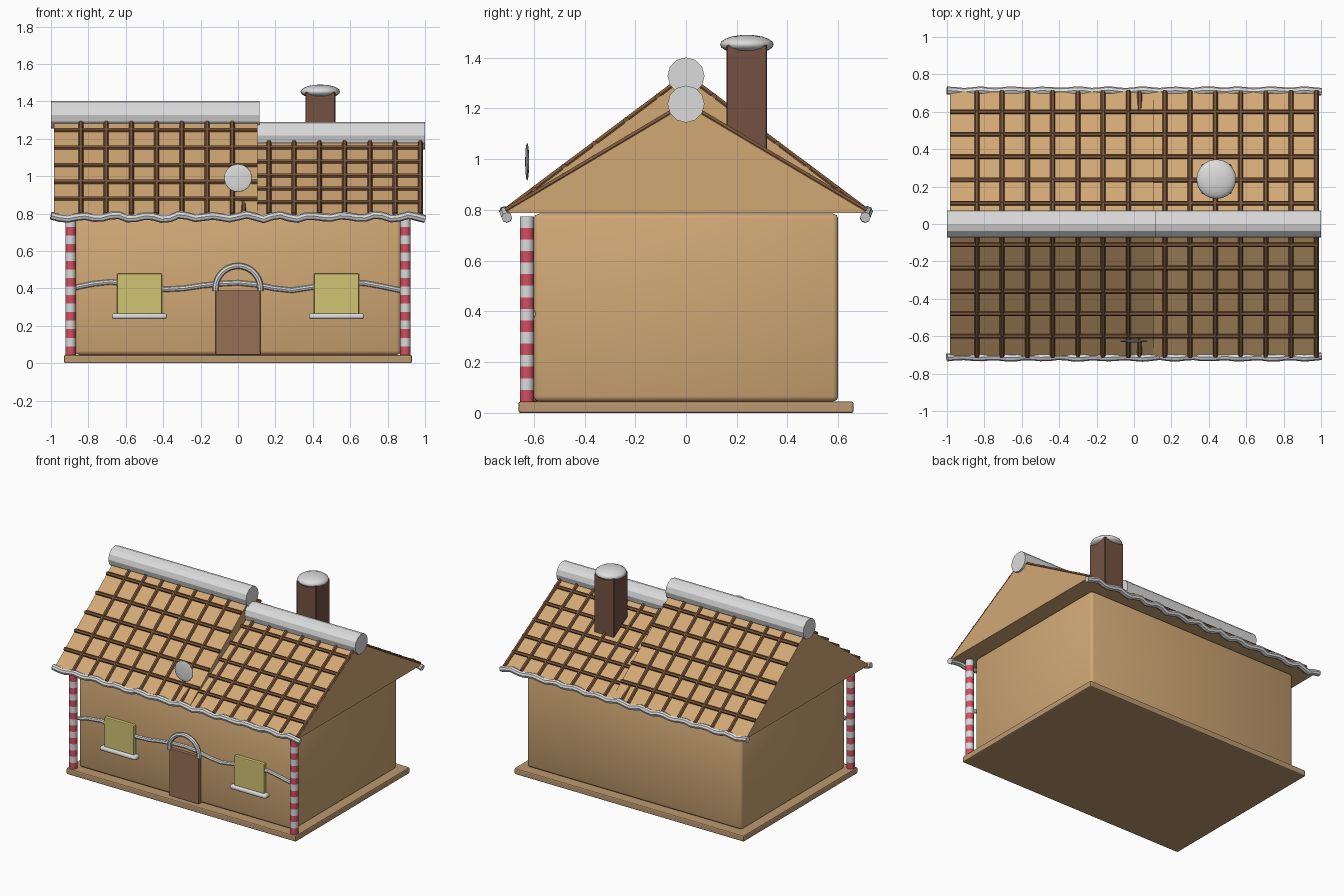
import bpy, math, random
from mathutils import Vector

random.seed(4)
cube = bpy.data.objects.get("Cube")
if cube:
    bpy.data.objects.remove(cube, do_unlink=True)


def mat(name, r, g, b):
    # sRGB percentages converted to linear
    col = tuple(((c / 100 + 0.055) / 1.055) ** 2.4 for c in (r, g, b)) + (1,)
    m = bpy.data.materials.new(name)
    m.use_nodes = True
    m.diffuse_color = col
    m.node_tree.nodes["Principled BSDF"].inputs["Base Color"].default_value = col
    return m


GINGER = mat("gingerbread", 82, 66, 46)
BASE = mat("base_biscuit", 74, 60, 44)
SNOW = mat("icing_white", 86, 86, 86)
RED = mat("candy_red", 82, 31, 38)
BEAM = mat("chocolate_strip", 49, 34, 23)
DOOR = mat("door_brown", 59, 44, 33)
BRICK = mat("chimney_brown", 46, 32, 26)
GLASS = mat("window_yellow", 82, 77, 45)


def finish(ob, name, *mats):
    ob.name = name
    for m in mats:
        ob.data.materials.append(m)
    return ob


def smooth(ob, angle=40):
    bpy.ops.object.select_all(action='DESELECT')
    ob.select_set(True)
    bpy.context.view_layer.objects.active = ob
    bpy.ops.object.shade_smooth_by_angle(angle=math.radians(angle))


def box(name, lo, hi, m, bevel=0.0, segs=2):
    lo, hi = Vector(lo), Vector(hi)
    bpy.ops.mesh.primitive_cube_add(size=1, location=(lo + hi) / 2)
    ob = finish(bpy.context.object, name, m)
    ob.scale = hi - lo
    bpy.ops.object.transform_apply(location=False, rotation=False, scale=True)
    if bevel:
        b = ob.modifiers.new("round", 'BEVEL')
        b.width, b.segments = bevel, segs
        bpy.ops.object.modifier_apply(modifier="round")
    return ob


def tubes(name, paths, radius, m, res=1, angle=None):
    # one object holding a round tube along every path
    cu = bpy.data.curves.new(name, 'CURVE')
    cu.dimensions = '3D'
    cu.bevel_depth, cu.bevel_resolution, cu.use_fill_caps = radius, res, True
    for path in paths:
        sp = cu.splines.new('POLY')
        sp.points.add(len(path) - 1)
        for p, co in zip(sp.points, path):
            p.co = (*co, 1)
    ob = bpy.data.objects.new(name, cu)
    bpy.context.collection.objects.link(ob)
    bpy.ops.object.select_all(action='DESELECT')
    ob.select_set(True)
    bpy.context.view_layer.objects.active = ob
    bpy.ops.object.convert(target='MESH')
    ob = bpy.context.object
    ob.data.materials.clear()
    finish(ob, name, m)
    if angle:
        smooth(ob, angle)
    else:
        for f in ob.data.polygons:
            f.use_smooth = False
    return ob


# Base and walls
box("base_board", (-0.93, -0.66, 0), (0.93, 0.66, 0.045), BASE, 0.008)
walls = box("walls", (-0.87, -0.6, 0.045), (0.87, 0.6, 0.785), GINGER, 0.02)
for f in walls.data.polygons:
    f.use_smooth = True

# Two roof sections of different height, each with lattice and icing ridge
EAVE_Y, EAVE_Z = 0.715, 0.788


def roof(side, x0, x1, apex, ridge0, ridge1, strip_x):
    prof = [(-EAVE_Y, EAVE_Z), (EAVE_Y, EAVE_Z), (0, apex)]
    verts = [(x, y, z) for x in (x0, x1) for y, z in prof]
    me = bpy.data.meshes.new(side + "_roof")
    me.from_pydata(verts, [], [(0, 2, 1), (3, 4, 5), (0, 1, 4, 3), (1, 2, 5, 4), (2, 0, 3, 5)])
    ob = bpy.data.objects.new(side + "_roof", me)
    bpy.context.collection.objects.link(ob)
    finish(ob, side + "_roof", GINGER)

    def on_roof(x, y):
        return (x, y, apex - (apex - EAVE_Z) * abs(y) / EAVE_Y + 0.006)

    paths = []
    for s in (-1, 1):
        paths += [[on_roof(x, s * 0.71), on_roof(x, s * 0.03)] for x in strip_x]
        paths += [[on_roof(x0, s * y), on_roof(x1, s * y)]
                  for y in (0.11, 0.235, 0.36, 0.48, 0.6)]
    tubes(side + "_roof_lattice", paths, 0.013, BEAM)

    # Icing cylinder on the ridge
    bpy.ops.mesh.primitive_cylinder_add(
        vertices=12, radius=0.073, depth=ridge1 - ridge0,
        location=((ridge0 + ridge1) / 2, 0, apex + 0.005), rotation=(0, math.pi / 2, 0))
    finish(bpy.context.object, side + "_ridge_icing", SNOW)


PITCH = 0.135
roof("tall", -0.985, 0.105, 1.323, -1, 0.115, [-0.84 + PITCH * i for i in range(7)])
roof("low", 0.0, 0.985, 1.212, 0.1, 1, [0.03 + PITCH * i for i in range(8)])

# Wavy icing along the eaves
for name, s in (("front", -1), ("back", 1)):
    path = []
    for i in range(45):
        x = -1 + 2 * i / 44
        wave = math.sin(x * 36) * 0.009 + random.uniform(-0.004, 0.004)
        path.append((x, s * (0.711 + wave * 0.4), 0.782 + wave))
    tubes(name + "_eave_icing", [path], 0.021, SNOW, 2, 40)

# Chimney with snow cap
box("chimney", (0.36, 0.16, 0.95), (0.52, 0.32, 1.45), BRICK, 0.004, 1)
bpy.ops.mesh.primitive_uv_sphere_add(segments=20, ring_count=10, radius=1, location=(0.44, 0.24, 1.452))
cap = finish(bpy.context.object, "chimney_snow_cap", SNOW)
cap.scale = (0.106, 0.106, 0.038)
for v in cap.data.vertices:
    v.co.z = max(v.co.z, -0.75)
smooth(cap, 50)

# Striped candy posts at the front corners
BANDS, SIDES, LOW, HIGH = 16, 12, 0.045, 0.775
for name, s in (("left", 1), ("right", -1)):
    verts = [(s * 0.895 + 0.028 * math.cos(a * math.tau / SIDES),
              -0.627 + 0.028 * math.sin(a * math.tau / SIDES),
              LOW + (HIGH - LOW) * k / BANDS)
             for k in range(BANDS + 1) for a in range(SIDES)]
    faces = [(k * SIDES + a, k * SIDES + (a + 1) % SIDES,
              (k + 1) * SIDES + (a + 1) % SIDES, (k + 1) * SIDES + a)
             for k in range(BANDS) for a in range(SIDES)]
    faces += [tuple(reversed(range(SIDES))), tuple(range(BANDS * SIDES, (BANDS + 1) * SIDES))]
    me = bpy.data.meshes.new("post")
    me.from_pydata(verts, [], faces)
    post = bpy.data.objects.new("post", me)
    bpy.context.collection.objects.link(post)
    finish(post, name + "_candy_post", RED, SNOW)
    for f in me.polygons:
        f.material_index = int((f.center.z - LOW) / (HIGH - LOW) * BANDS * 0.9999) % 2
    smooth(post, 40)

# Windows with icing sills
for name, s in (("left", 1), ("right", -1)):
    x = s * 0.527
    box(name + "_window", (x - 0.12, -0.625, 0.255), (x + 0.12, -0.58, 0.48), GLASS, 0.006)
    sill = box(name + "_window_sill", (x - 0.147, -0.645, 0.236), (x + 0.147, -0.59, 0.266), SNOW, 0.012, 3)
    smooth(sill, 50)

# Door with icing arch
box("door", (-0.12, -0.625, 0.045), (0.12, -0.58, 0.392), DOOR, 0.005)
arch = [(0.12 * math.cos(t * math.pi / 20), -0.622, 0.4 + 0.12 * math.sin(t * math.pi / 20))
        for t in range(21)]
arch = [(0.12, -0.622, 0.385)] + arch + [(-0.12, -0.622, 0.385)]
tubes("door_arch", [arch], 0.016, SNOW, 2, 40)

# Icing garland along the front wall
heights = [0.405, 0.425, 0.435, 0.42, 0.405, 0.395, 0.4, 0.415, 0.425, 0.43,
           0.42, 0.4, 0.39, 0.405, 0.42, 0.43, 0.428, 0.41, 0.39]
garland = [(-0.87 + 1.74 * i / (len(heights) - 1), -0.606, z) for i, z in enumerate(heights)]
tubes("garland", [garland], 0.014, SNOW, 2, 40)

# Thin icing disc in front of the roof
bpy.ops.mesh.primitive_uv_sphere_add(segments=16, ring_count=8, radius=1,
                                     location=(0, -0.626, 0.99), rotation=(math.pi / 2, 0, 0))
disc = finish(bpy.context.object, "icing_disc", SNOW)
disc.scale = (0.075, 0.075, 0.008)
smooth(disc, 60)
